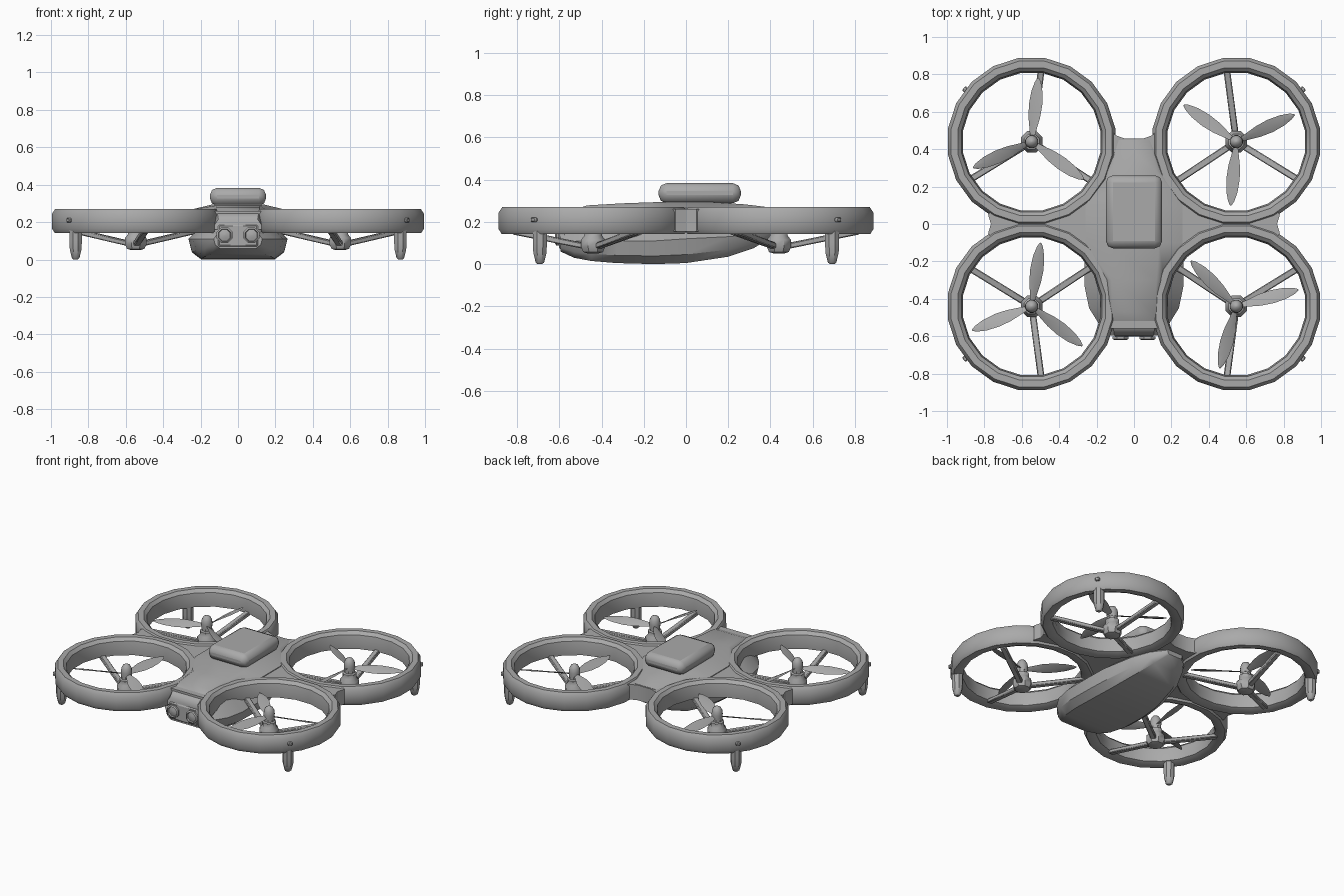
import bpy, bmesh, math
from mathutils import Vector, Matrix

if "Cube" in bpy.data.objects:
    bpy.data.objects.remove(bpy.data.objects["Cube"])

grey = bpy.data.materials.new("grey plastic")
grey.diffuse_color = (0.40, 0.40, 0.40, 1)
grey.use_nodes = True
grey.node_tree.nodes["Principled BSDF"].inputs["Base Color"].default_value = grey.diffuse_color


def finish(name, bm, bevel=0, angle=40, segments=1):
    bmesh.ops.recalc_face_normals(bm, faces=bm.faces)
    me = bpy.data.meshes.new(name)
    bm.to_mesh(me)
    bm.free()
    me.materials.append(grey)
    ob = bpy.data.objects.new(name, me)
    bpy.context.collection.objects.link(ob)
    if bevel:
        m = ob.modifiers.new("bevel", 'BEVEL')
        m.width, m.segments, m.limit_method = bevel, segments, 'ANGLE'
    bpy.ops.object.select_all(action='DESELECT')
    ob.select_set(True)
    bpy.context.view_layer.objects.active = ob
    bpy.ops.object.shade_smooth_by_angle(angle=math.radians(angle))
    return ob


def skin(bm, rows, closed_rows=False, caps=True):
    """Bridge rows of points; each row is a closed loop."""
    vs = [[bm.verts.new(p) for p in r] for r in rows]
    n = len(rows[0])
    for a in range(len(vs) if closed_rows else len(vs) - 1):
        b = (a + 1) % len(vs)
        for i in range(n):
            j = (i + 1) % n
            bm.faces.new((vs[a][i], vs[a][j], vs[b][j], vs[b][i]))
    if caps and not closed_rows:
        bm.faces.new(vs[0][::-1])
        bm.faces.new(vs[-1])


def lathe(name, profile, centre, sides, closed=False, axis='Z', angle=40):
    """Turn (radius, height) points around an axis."""
    bm = bmesh.new()
    rows = []
    for r, h in profile:
        row = []
        for i in range(sides):
            a = 2 * math.pi * (i + 0.5) / sides
            p = Vector((r * math.cos(a), r * math.sin(a), h))
            if axis == 'Y':
                p = Vector((p.x, -p.z, p.y))
            row.append(p + Vector(centre))
        rows.append(row)
    skin(bm, rows, closed)
    return finish(name, bm, angle=angle)


def box(name, centre, size, bevel=0, segments=1):
    bm = bmesh.new()
    bmesh.ops.create_cube(bm, size=1, matrix=Matrix.Translation(centre) @ Matrix.Diagonal((*size, 1)))
    return finish(name, bm, bevel, 40, segments)


def beam(name, a, b, w, h):
    """Rectangular strut between two points."""
    a, b = Vector(a), Vector(b)
    side = (b - a).cross(Vector((0, 0, 1))).normalized() * w / 2
    up = Vector((0, 0, h / 2))
    bm = bmesh.new()
    skin(bm, [[p - side - up, p + side - up, p + side + up, p - side + up] for p in (a, b)])
    return finish(name, bm, 0.005)


CX, CY = 0.547, 0.44

# deck filling the space between the four ducts
right = []
for sy, a0, a1 in ((-1, 195, 60), (1, -60, -195)):
    for i in range(13):
        a = math.radians(a0 + (a1 - a0) * i / 12)
        right.append((CX + 0.41 * math.cos(a), sy * CY + 0.41 * math.sin(a)))
    if sy < 0:
        right += [(0.78, -0.05), (0.765, 0), (0.78, 0.05)]
outline = [(0.12, -0.56)] + right + [(0.125, 0.51), (0.10, 0.475), (0.05, 0.457)]
outline += [(-x, y) for x, y in reversed(outline)]
bm = bmesh.new()
face = bm.faces.new([bm.verts.new((x, y, 0.155)) for x, y in outline])
top = bmesh.ops.extrude_face_region(bm, geom=[face])
bmesh.ops.translate(bm, vec=(0, 0, 0.105), verts=[v for v in top['geom'] if isinstance(v, bmesh.types.BMVert)])
finish("deck", bm, angle=30)

# raised spine: y, top half width, base half width, top height
bm = bmesh.new()
rows = []
for y, t, b, z in ((-0.595, 0.105, 0.125, 0.215), (-0.56, 0.11, 0.125, 0.245), (-0.47, 0.115, 0.13, 0.278),
                   (-0.3, 0.12, 0.16, 0.288), (-0.1, 0.135, 0.26, 0.295), (0.1, 0.135, 0.26, 0.295),
                   (0.28, 0.12, 0.16, 0.283), (0.45, 0.08, 0.10, 0.262)):
    rows.append([(-b, y, 0.16), (b, y, 0.16), (b, y, z - 0.03), (t, y, z), (-t, y, z), (-b, y, z - 0.03)])
skin(bm, rows)
finish("spine", bm, angle=50)

# boat shaped belly: y, half width, bottom, widest height, top
bm = bmesh.new()
rows = []
for y, w, z0, zm, z1 in ((-0.595, 0.13, 0.06, 0.11, 0.18), (-0.53, 0.19, 0.03, 0.11, 0.21),
                         (-0.45, 0.24, 0.015, 0.11, 0.22), (-0.33, 0.265, 0.005, 0.11, 0.22),
                         (-0.15, 0.265, 0.0, 0.11, 0.2), (0.0, 0.25, 0.005, 0.12, 0.2),
                         (0.2, 0.2, 0.035, 0.13, 0.2), (0.32, 0.14, 0.075, 0.14, 0.2),
                         (0.40, 0.06, 0.125, 0.15, 0.2)):
    half = [(0.74 * w, z0), (0.93 * w, z0 + 0.35 * (zm - z0)), (w, zm), (0.6 * w, z1)]
    rows.append([(x, y, z) for x, z in half] + [(-x, y, z) for x, z in reversed(half)])
skin(bm, rows)
finish("belly", bm, angle=35)

# battery pack and its neck
box("battery", (0, 0.065, 0.336), (0.30, 0.39, 0.095), 0.038, 2)
box("battery_neck", (0, 0.065, 0.285), (0.22, 0.30, 0.05))

# nose with twin lenses
box("nose", (0, -0.565, 0.128), (0.25, 0.075, 0.15), 0.025)
for s in (-1, 1):
    lathe("lens", [(0.046, 0), (0.046, 0.012), (0.036, 0.018), (0.032, 0.008), (0.018, 0.012), (0.002, 0.014)],
          (s * 0.072, -0.602, 0.13), 8, axis='Y')

duct = [(0.40, 0.27), (0.436, 0.27), (0.453, 0.245), (0.453, 0.165), (0.438, 0.142),
        (0.405, 0.142), (0.375, 0.155), (0.372, 0.20), (0.38, 0.25)]
motor = [(0.025, 0.05), (0.05, 0.057), (0.062, 0.08), (0.062, 0.115), (0.045, 0.135), (0.045, 0.165),
         (0.034, 0.17), (0.034, 0.205)]
spinner = [(0.034, 0.185), (0.036, 0.215), (0.033, 0.24), (0.022, 0.26), (0.004, 0.27)]
leg = [(0.012, 0.0), (0.022, 0.008), (0.034, 0.055), (0.036, 0.10), (0.036, 0.17)]
blade_angle = {(1, 1): 25, (-1, 1): 84, (-1, -1): 82, (1, -1): 15}

for sx in (1, -1):
    for sy in (1, -1):
        c = Vector((sx * CX, sy * CY, 0))
        lathe("duct", duct, c, 20, closed=True, angle=35)
        lathe("motor", motor, c, 8)
        lathe("spinner", spinner, c, 12, angle=60)

        # three struts from the motor to the duct
        for dx, dy in ((-0.05, 0.375), (0.325, -0.20), (-0.325, -0.215)):
            d = Vector((sx * dx, sy * dy, 0))
            beam("strut", c + d * 0.1 + Vector((0, 0, 0.085)), c + d * 1.02 + Vector((0, 0, 0.155)), 0.036, 0.028)

        # three twisted leaf blades
        bm = bmesh.new()
        for k in range(3):
            rot = Matrix.Rotation(math.radians(blade_angle[sx, sy] + 120 * k), 3, 'Z')
            rows = []
            for r, w in ((0.02, 0.012), (0.07, 0.022), (0.13, 0.034), (0.20, 0.038),
                         (0.27, 0.031), (0.32, 0.017), (0.343, 0.004)):
                tilt = sx * sy * math.radians(32 - 60 * r)
                row = []
                for u, v in ((-1, 0), (0, -0.004), (1, 0), (0, 0.004)):
                    p = Vector((r, u * w * math.cos(tilt), 0.2 + u * w * math.sin(tilt) + v))
                    row.append(rot @ p + c)
                rows.append(row)
            skin(bm, rows)
        finish("propeller", bm)

        # landing leg with its locating peg
        foot = Vector((sx * 0.868, sy * 0.692, 0))
        lathe("landing_leg", leg, foot, 8)
        out = Vector((sx * 0.78, sy * 0.62, 0))
        beam("leg_peg", foot + Vector((0, 0, 0.21)), foot + out * 0.055 + Vector((0, 0, 0.21)), 0.03, 0.022)
